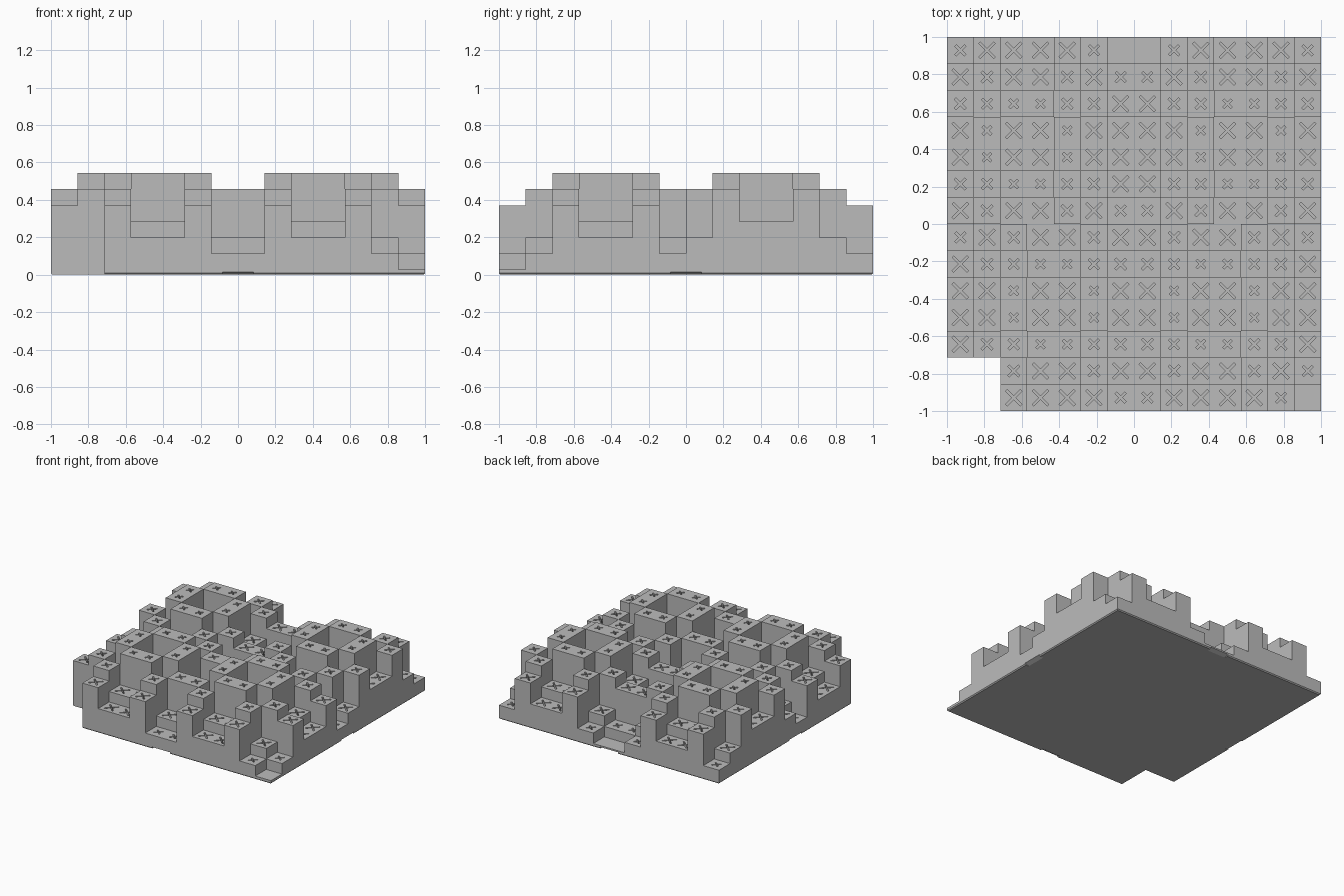
import bpy, bmesh
from mathutils import Vector

if "Cube" in bpy.data.objects:
    bpy.data.objects.remove(bpy.data.objects["Cube"])

N, CELL = 14, 2 / 14            # two by two tiles of 7 x 7 wells
BASE, STEP = 0.0275, 0.0859     # slab thickness, height of one level
SLIT_W, SLIT_D = 0.006, 0.05    # half width and depth of the cross slits
SLIT_R = {1: 0.030, 2: 0.044, 3: 0.044, 4: 0.044, 5: 0.032, 6: 0.026}

grey = bpy.data.materials.new("plain_grey")
grey.diffuse_color = (0.5, 0.5, 0.5, 1)
grey.use_nodes = True
grey.node_tree.nodes["Principled BSDF"].inputs["Base Color"].default_value = grey.diffuse_color


def make_object(name, bm):
    me = bpy.data.meshes.new(name)
    bm.to_mesh(me)
    bm.free()
    ob = bpy.data.objects.new(name, me)
    bpy.context.collection.objects.link(ob)
    me.materials.append(grey)
    return ob


def level(c, r):
    """Quadratic residue height level; c from the left, r from the front."""
    if not (0 <= c < N and 0 <= r < N) or (c < 2 and r < 2):
        return 0
    if r < 7:                    # front tiles start at the outer corners
        i, j = (c if c < 7 else 13 - c), r
    else:                        # back tiles start at the middle of the back
        i, j = (6 - c if c < 7 else c - 7), 13 - r
    return (i * i + j * j) % 7


# Towers: tops with cross-shaped slits, walls only where a neighbour is lower
bm = bmesh.new()


def face(pts):
    bm.faces.new([bm.verts.new(p) for p in pts])


def slit_top(cx, cy, z, radius):
    h = CELL / 2
    corners, tips, notches = [], [], []
    dirs = [(-1, -1), (1, -1), (1, 1), (-1, 1)]
    for sx, sy in dirs:
        along = Vector((sx, sy, 0)).normalized()
        side = Vector((-along.y, along.x, 0)) * SLIT_W
        centre = Vector((cx, cy, z))
        end = centre + along * (radius * 1.414 - SLIT_W)
        corners.append(centre + Vector((sx * h, sy * h, 0)))
        tips.append((end - side, end + side))
        notches.append(centre + (along * SLIT_W + side))
    drop = Vector((0, 0, -SLIT_D))
    outline = []
    for k in range(4):
        n = (k + 1) % 4
        face([corners[k], corners[n], tips[n][0], notches[k], tips[k][1]])
        face([corners[k], tips[k][1], tips[k][0]])
        outline += [tips[k][0], tips[k][1], notches[k]]
        # floor of one slit arm
        face([p + drop for p in (notches[k - 1], tips[k][0], tips[k][1], notches[k])])
    face([p + drop for p in notches])
    for a, b in zip(outline, outline[1:] + outline[:1]):
        face([a, b, b + drop, a + drop])


for c in range(N):
    for r in range(N):
        lv = level(c, r)
        if lv == 0:
            continue
        x, y, z = -1 + (c + .5) * CELL, -1 + (r + .5) * CELL, BASE + STEP * lv
        slit_top(x, y, z, SLIT_R[lv])
        for dx, dy in ((1, 0), (-1, 0), (0, 1), (0, -1)):
            other = level(c + dx, r + dy)
            if other < lv:
                low = BASE + STEP * other
                mx, my = x + dx * CELL / 2, y + dy * CELL / 2
                tx, ty = -dy * CELL / 2, dx * CELL / 2
                face([(mx - tx, my - ty, low), (mx + tx, my + ty, low),
                      (mx + tx, my + ty, z), (mx - tx, my - ty, z)])
make_object("diffuser_towers", bm)

# Base slab with one missing corner
bm = bmesh.new()
k = -1 + 2 * CELL
outline = [(k, -1), (1, -1), (1, 1), (-1, 1), (-1, k), (k, k)]
f = bm.faces.new([bm.verts.new((x, y, 0)) for x, y in outline])
up = bmesh.ops.extrude_face_region(bm, geom=[f])
bmesh.ops.translate(bm, vec=(0, 0, BASE),
                    verts=[v for v in up["geom"] if isinstance(v, bmesh.types.BMVert)])
bmesh.ops.recalc_face_normals(bm, faces=bm.faces)
slab = make_object("base_slab", bm)


# Wedge cutters: chamfer along each bottom edge, pry slot at its middle
def wedge(name, side, half, depth, height):
    dx, dy = side
    bm = bmesh.new()
    # section line runs from (1 - depth, 0) to (1, height), extended both ways
    section = [(1 - 2 * depth, -height), (1 + depth, -height), (1 + depth, 2 * height)]
    ends = [[bm.verts.new((dx * d - dy * t, dy * d + dx * t, z)) for d, z in section]
            for t in (-half, half)]
    bm.faces.new(ends[0])
    bm.faces.new(ends[1][::-1])
    for i in range(3):
        j = (i + 1) % 3
        bm.faces.new([ends[0][j], ends[0][i], ends[1][i], ends[1][j]])
    bmesh.ops.recalc_face_normals(bm, faces=bm.faces)
    cutter = make_object(name, bm)
    cutter.hide_render = True
    cutter.display_type = 'WIRE'
    mod = slab.modifiers.new(name, 'BOOLEAN')
    mod.operation, mod.solver, mod.object = 'DIFFERENCE', 'EXACT', cutter
    return cutter


cutters = []
for side in ((1, 0), (-1, 0), (0, 1), (0, -1)):
    cutters.append(wedge("edge_chamfer_cutter", side, 1.1, 0.008, 0.008))
    cutters.append(wedge("pry_slot_cutter", side, 0.083, 0.035, 0.015))

# Bake the cuts and remove the cutters
bpy.context.view_layer.update()
baked = bpy.data.meshes.new_from_object(slab.evaluated_get(bpy.context.evaluated_depsgraph_get()))
slab.modifiers.clear()
slab.data = baked
for cutter in cutters:
    bpy.data.objects.remove(cutter)
